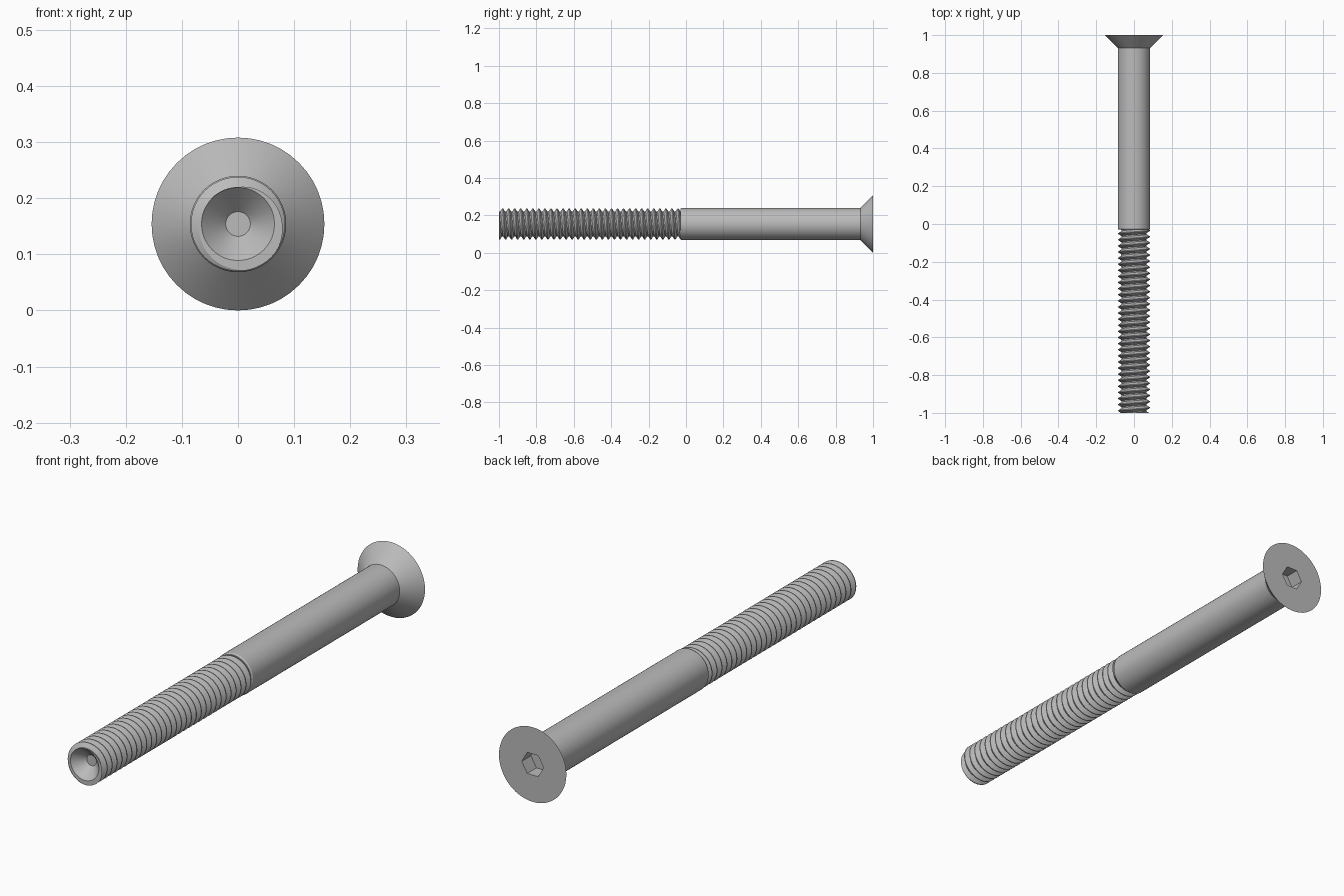
import bpy, bmesh
from math import sin, cos, pi, radians

if "Cube" in bpy.data.objects:
    bpy.data.objects.remove(bpy.data.objects["Cube"])

SEG = 48
AXIS_Z = 0.154
TIP, THREAD_END, HEAD_START, HEAD_TOP = -1.0, -0.03, 0.932, 1.0
ROOT_R, CREST_R, SHANK_R, HEAD_R = 0.066, 0.084, 0.086, 0.154
TURNS = 30
PITCH = (THREAD_END - TIP) / TURNS

steel = bpy.data.materials.new("grey steel")
steel.use_nodes = True
steel.diffuse_color = (0.5, 0.5, 0.5, 1)
steel.node_tree.nodes["Principled BSDF"].inputs["Base Color"].default_value = (0.5, 0.5, 0.5, 1)


def revolve(name, profile):
    """Sweep profile(angle) -> [(radius, y), ...] around the bolt axis."""
    bm = bmesh.new()
    columns = []
    for j in range(SEG + 1):
        a = 2 * pi * j / SEG
        columns.append([bm.verts.new((r * sin(a), y, AXIS_Z + r * cos(a)))
                        for r, y in profile(a)])
    for c, d in zip(columns, columns[1:]):
        for i in range(len(c) - 1):
            bm.faces.new((c[i], d[i], d[i + 1], c[i + 1]))
    bmesh.ops.remove_doubles(bm, verts=bm.verts, dist=1e-5)
    mesh = bpy.data.meshes.new(name)
    bm.to_mesh(mesh)
    bm.free()
    mesh.materials.append(steel)
    obj = bpy.data.objects.new(name, mesh)
    bpy.context.collection.objects.link(obj)
    bpy.ops.object.select_all(action="DESELECT")
    obj.select_set(True)
    bpy.context.view_layer.objects.active = obj
    bpy.ops.object.shade_smooth_by_angle(angle=radians(28))
    return obj


# Helical thread with a conical cup in the tip
RISE, CREST, FALL = 0.2, 0.54, 0.66


def thread_radius(phase):
    phase %= 1.0
    if phase < RISE:
        t = 0
    elif phase < CREST:
        t = (phase - RISE) / (CREST - RISE)
    elif phase < FALL:
        t = 1
    else:
        t = (1 - phase) / (1 - FALL)
    return ROOT_R + (CREST_R - ROOT_R) * t


def thread_profile(a):
    points = [(0, TIP + 0.045), (0.022, TIP + 0.045), (0.065, TIP)]
    for turn in range(-1, TURNS + 1):
        for corner in (0, RISE, CREST, FALL):
            y = TIP + PITCH * (turn + corner + a / (2 * pi))
            y = min(max(y, TIP), THREAD_END)
            phase = (y - TIP) / PITCH - a / (2 * pi)
            points.append((thread_radius(phase), y))
    return points


# Plain shank with a small chamfer at the thread
def shank_profile(a):
    return [(0.06, THREAD_END), (0.082, THREAD_END),
            (SHANK_R, THREAD_END + 0.006), (SHANK_R, HEAD_START)]


# Countersunk head with a hexagonal socket
def head_profile(a):
    sector = pi / 3
    hexagon = 0.05 * cos(pi / 6) / cos((a + sector / 2) % sector - sector / 2)
    floor = HEAD_TOP - 0.06
    return [(SHANK_R, HEAD_START), (HEAD_R, HEAD_TOP),
            (hexagon, HEAD_TOP), (hexagon, floor), (0, floor)]


revolve("thread", thread_profile)
revolve("shank", shank_profile)
revolve("head", head_profile)
